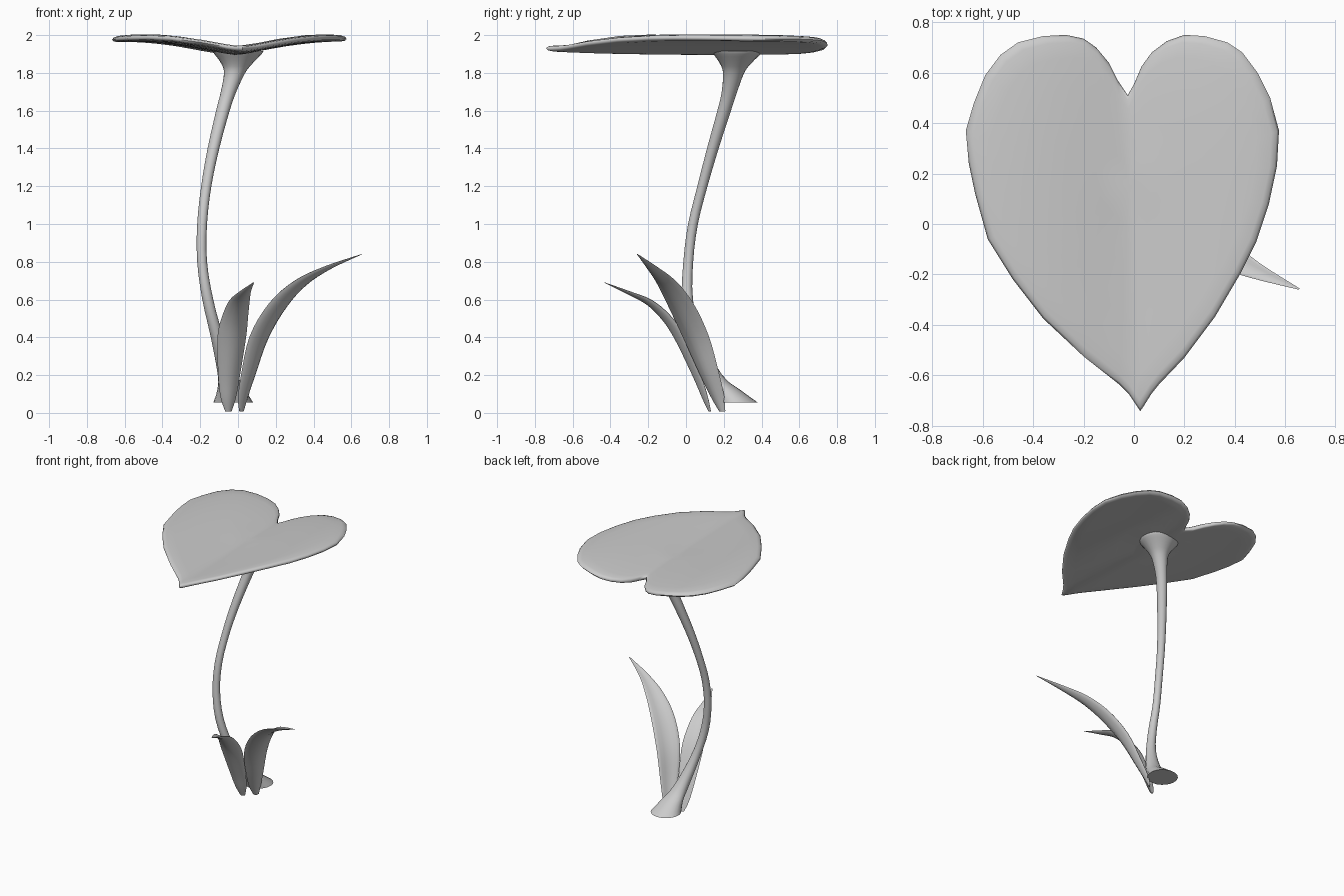
import bpy, bmesh, math
from mathutils import Vector

if "Cube" in bpy.data.objects:
    bpy.data.objects.remove(bpy.data.objects["Cube"])


def finish(name, bm, angle=50):
    bmesh.ops.recalc_face_normals(bm, faces=bm.faces)
    mesh = bpy.data.meshes.new(name)
    bm.to_mesh(mesh)
    bm.free()
    ob = bpy.data.objects.new(name, mesh)
    bpy.context.collection.objects.link(ob)
    bpy.context.view_layer.objects.active = ob
    ob.select_set(True)
    bpy.ops.object.shade_smooth_by_angle(angle=math.radians(angle))
    ob.select_set(False)


def spline(keys, steps):
    """Catmull-Rom through tuples of any length."""
    k = [Vector(p) for p in keys]
    k = [2 * k[0] - k[1]] + k + [2 * k[-1] - k[-2]]
    out = []
    for i in range(1, len(k) - 2):
        a, b, c, d = k[i - 1:i + 3]
        for s in range(steps):
            t = s / steps
            out.append(0.5 * (2 * b + (c - a) * t + (2 * a - 5 * b + 4 * c - d) * t**2
                              + (3 * b - a - 3 * c + d) * t**3))
    return out + [k[-2]]


def loft(name, rings, angle=50):
    bm = bmesh.new()
    vs = [[bm.verts.new(p) for p in r] for r in rings]
    n = len(vs[0])
    for a, b in zip(vs, vs[1:]):
        for i in range(n):
            j = (i + 1) % n
            bm.faces.new((a[i], a[j], b[j], b[i]))
    bm.faces.new(vs[0])
    bm.faces.new(vs[-1])
    finish(name, bm, angle)


# Stem with flared ends: x, y, z, radius
stem = [(-.025, .275, .055, .105), (-.035, .215, .12, .075), (-.055, .14, .2, .052),
        (-.11, .05, .4, .034), (-.16, .008, .6, .029), (-.19, .012, .8, .026),
        (-.19, .037, 1.0, .026), (-.168, .087, 1.2, .027), (-.13, .142, 1.4, .031),
        (-.08, .202, 1.6, .036), (-.05, .23, 1.7, .041), (-.018, .252, 1.8, .056),
        (-.006, .262, 1.85, .083), (0, .27, 1.9, .125), (0, .27, 1.915, .135)]
loft("stem", [[(x + r * math.cos(a), y + r * math.sin(a), z)
               for a in [math.tau * i / 20 for i in range(20)]]
              for x, y, z, r in spline(stem, 3)])


# Base leaves: blade swept along x, y, z, half width, with a shallow fold
def blade(name, keys):
    pts = spline(keys, 4)
    pos = [p.to_3d() if len(p) == 3 else Vector(p[:3]) for p in pts]
    out = pos[-1] - pos[0]
    side = Vector((-out.y, out.x, 0)).normalized()
    rings = []
    for i, (c, p) in enumerate(zip(pos, pts)):
        tan = (pos[min(i + 1, len(pos) - 1)] - pos[max(i - 1, 0)]).normalized()
        up = tan.cross(side).normalized()
        w = p[3]
        ring = []
        for k in range(16):
            a = math.tau * k / 16
            s = math.cos(a)
            ring.append(c + side * w * s
                        + up * (w * .2 * math.sin(a) + w * .3 * (abs(s) ** 1.5 - .5)))
        rings.append(ring)
    loft(name, rings, 70)


blade("front_leaf", [(-.05, .125, .008, .018), (-.05, .1, .08, .042), (-.045, .055, .2, .06),
                     (-.03, -.035, .4, .078), (-.012, -.11, .51, .07), (.01, -.2, .59, .055),
                     (.04, -.31, .64, .03), (.083, -.43, .69, .003)])
blade("side_leaf", [(.02, .19, .008, .02), (.03, .165, .08, .043), (.06, .12, .2, .063),
                    (.12, .045, .4, .085), (.22, -.035, .57, .085), (.34, -.11, .69, .065),
                    (.48, -.185, .77, .035), (.655, -.258, .84, .003)])

# Heart-shaped top leaf: outline from the notch round the left lobe to the tip and back
left = [(-.025, .51), (-.065, .57), (-.1, .64), (-.15, .7), (-.2, .735), (-.27, .75),
        (-.36, .745), (-.46, .72), (-.53, .67), (-.59, .59), (-.635, .48), (-.667, .37),
        (-.655, .24), (-.63, .12), (-.58, -.06), (-.48, -.22), (-.36, -.375),
        (-.2, -.525), (-.06, -.635), (-.02, -.675), (.01, -.72), (.025, -.742)]
right = [(.04, -.72), (.068, -.675), (.1, -.635), (.2, -.53), (.32, -.37), (.42, -.2),
         (.485, -.07), (.535, .08), (.567, .23), (.575, .37), (.54, .5), (.49, .6),
         (.43, .68), (.37, .72), (.28, .745), (.2, .75), (.13, .725), (.07, .68),
         (.03, .625), (0, .555)]
outline = left + right
cx, cy = -.02, .15


def leaf_z(x, y):
    u = abs(x + .04 * (y - .1) + .012)          # distance from the midrib
    u = math.sqrt(u * u + .0025) - .05
    z = 1.918 + .068 * math.sin(min(u / .45, 1.4) * math.pi / 2)
    return z + (.012 * (y / .74) ** 2 if y < 0 else -.014 * (y / .75) ** 3)


bm = bmesh.new()
rings = [(1, 0)] + [(.985, .011), (.95, .016), (.85, .018), (.65, .02), (.4, .021), (.2, .022)]
edge = [bm.verts.new((x, y, leaf_z(x, y))) for x, y in outline]
n = len(outline)
for sgn in (1, -1):
    prev = edge
    for t, h in rings[1:]:
        cur = []
        for x, y in outline:
            px, py = cx + (x - cx) * t, cy + (y - cy) * t
            cur.append(bm.verts.new((px, py, leaf_z(px, py) + sgn * h)))
        for i in range(n):
            j = (i + 1) % n
            bm.faces.new((prev[i], prev[j], cur[j], cur[i]))
        prev = cur
    mid = bm.verts.new((cx, cy, leaf_z(cx, cy) + sgn * .022))
    for i in range(n):
        bm.faces.new((prev[i], prev[(i + 1) % n], mid))
finish("heart_leaf", bm, 80)
